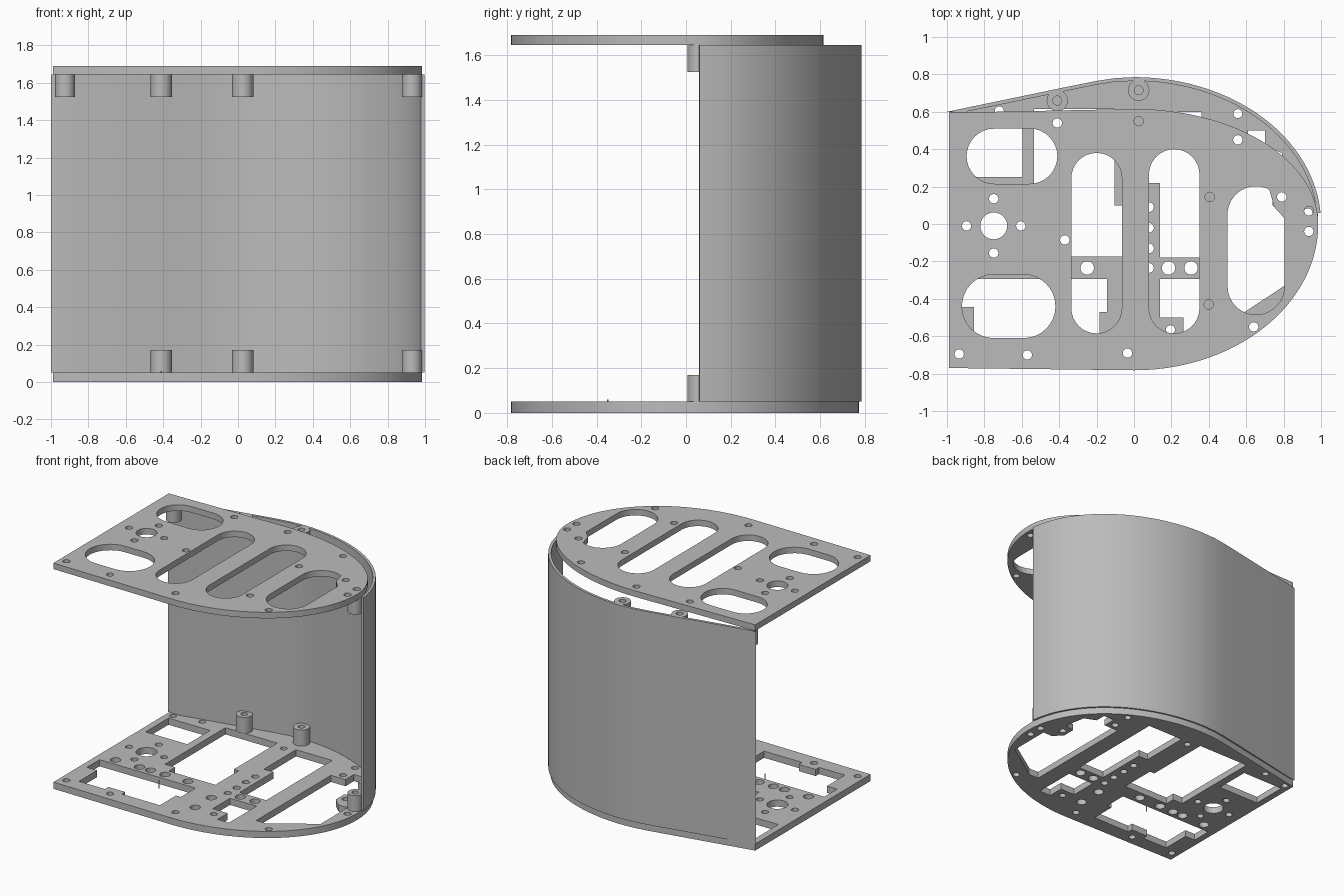
import bpy
from math import sin, cos, pi, radians

if "Cube" in bpy.data.objects:
    bpy.data.objects.remove(bpy.data.objects["Cube"], do_unlink=True)

GREY = (0.5, 0.5, 0.5, 1)
mat = bpy.data.materials.new("plain grey")
mat.use_nodes = True
mat.diffuse_color = GREY
mat.node_tree.nodes["Principled BSDF"].inputs["Base Color"].default_value = GREY


def arc(cx, cy, rx, ry, a0, a1, n):
    """Points on an elliptical arc, angles in degrees."""
    return [(cx + rx * cos(radians(a0 + (a1 - a0) * i / n)),
             cy + ry * sin(radians(a0 + (a1 - a0) * i / n))) for i in range(n + 1)]


def circle(x, y, r, n=24):
    return arc(x, y, r, r, 0, 360, n)[:-1]


def slot(x0, x1, y0, y1):
    """Rounded slot filling the given box."""
    r = min(x1 - x0, y1 - y0) / 2
    if x1 - x0 < y1 - y0:
        return arc(x0 + r, y1 - r, r, r, 0, 180, 16) + arc(x0 + r, y0 + r, r, r, 180, 360, 16)
    return arc(x1 - r, y0 + r, r, r, -90, 90, 16) + arc(x0 + r, y0 + r, r, r, 90, 270, 16)


def extrude(name, loops, z0, z1):
    """Solid from an outer loop and any number of hole loops."""
    cu = bpy.data.curves.new(name, 'CURVE')
    cu.dimensions = '2D'
    cu.fill_mode = 'BOTH'
    cu.extrude = (z1 - z0) / 2
    for pts in loops:
        sp = cu.splines.new('POLY')
        sp.points.add(len(pts) - 1)
        for p, (x, y) in zip(sp.points, pts):
            p.co = (x, y, 0, 1)
        sp.use_cyclic_u = True
    ob = bpy.data.objects.new(name, cu)
    ob.location.z = (z0 + z1) / 2
    bpy.context.collection.objects.link(ob)
    bpy.ops.object.select_all(action='DESELECT')
    ob.select_set(True)
    bpy.context.view_layer.objects.active = ob
    bpy.ops.object.convert(target='MESH')
    ob = bpy.context.object
    ob.data.materials.clear()
    ob.data.materials.append(mat)
    bpy.ops.object.shade_smooth_by_angle(angle=radians(30))
    return ob


# Holes shared by both plates: motor mount and edge screws
motor = [circle(-.75, -.01, .072)] + [
    circle(-.75 + .145 * cos(k * pi / 2), -.01 + .145 * sin(k * pi / 2), .025) for k in range(4)]
screws = [circle(x, y, .025) for x, y in (
    (-.935, -.695), (-.57, -.7), (-.035, -.69), (.64, -.55), (.935, -.04), (.935, .07),
    (.79, .145), (.555, .45))]
front_edge = [(-.99, .595), (-.99, -.77)] + arc(0, 0, .985, .782, -90, 0, 40)

# Top plate with rounded slots
end_slot = (arc(.652, .05, .152, .152, 62, 180, 14) + arc(.652, -.333, .152, .152, 180, 360, 16)
            + [(.805, .03), (.75, .09)])
top_slots = [slot(-.895, -.41, .215, .51), slot(-.92, -.42, -.61, -.27),
             slot(-.335, -.065, -.585, .38), slot(.08, .35, -.585, .4), end_slot]
top_holes = [circle(x, y, .025) for x, y in (
    (-.37, -.085), (.405, .145), (.4, -.43), (-.41, .54), (.025, .55))]
extrude("top_plate", [front_edge + arc(0, 0, .985, .615, 0, 90, 40)[1:]]
        + top_slots + top_holes + motor + screws, 1.645, 1.69)

# Bottom plate with stepped cut-outs
back_line = [(0, .773), (-.1, .768), (-.2, .753), (-.35, .723)]
left_back = [(-.94, .25), (-.595, .25), (-.595, .52), (-.94, .52)]
mid_back = [(-.535, -.1), (-.45, -.1), (-.45, -.175), (-.065, -.175), (-.065, .1),
            (-.105, .1), (-.105, .615), (-.535, .615)]
left_front = [(-.94, -.295), (-.94, -.445), (-.855, -.445), (-.855, -.66), (-.64, -.66),
              (-.64, -.62), (-.5, -.62), (-.5, -.66), (-.185, -.66), (-.185, -.47),
              (-.145, -.47), (-.145, -.295)]
right_back = [(.14, -.18), (.36, -.18), (.36, .6), (.06, .6), (.06, .22), (.14, .22)]
right_front = [(.14, -.295), (.36, -.295), (.36, -.62), (.265, -.62), (.265, -.5), (.14, -.5)]
end_bay = [(.49, -.485), (.57, -.485), (.88, -.28), (.88, .04), (.805, .04), (.74, .1),
           (.74, .2), (.82, .22), (.79, .38), (.7, .42), (.7, .5), (.61, .5), (.61, .4),
           (.49, .4)]
rows = [circle(x, -.235, .036) for x in (-.85, -.65, -.56, -.44, -.25, .185, .305)]
rows += [circle(.08, y, .026) for y in (.09, -.02, -.13, -.235)]
rows += [circle(.03, y, .036) for y in (-.36, -.55)]
rows += [circle(x, y, .024) for x, y in (
    (-.935, .565), (-.72, .605), (.555, .59), (.195, -.565), (-.02, .57))]
extrude("bottom_plate", [front_edge + arc(0, 0, .985, .773, 0, 90, 40)[1:-1] + back_line,
                         left_back, mid_back, left_front, right_back, right_front, end_bay]
        + rows + motor + screws, 0, .05)

# Curved back wall
outer = arc(0, 0, 1, .785, 4.4, 90, 48) + [(-.1, .78), (-.2, .765), (-.35, .735), (-1, .6)]
inner = arc(0, 0, .98, .765, 4.4, 90, 48) + [(-.1, .76), (-.2, .745), (-.35, .714), (-.9, .6)]
extrude("back_wall", [outer + inner[::-1]], .05, 1.645)

# Screw posts along the inside of the wall
for i, (x, y) in enumerate(((-.41, .66), (.025, .715), (.93, .06), (-.925, .56))):
    ring = [circle(x, y, .057 if i < 2 else .053), circle(x, y, .024)]
    extrude(f"top_post_{i + 1}", ring, 1.525, 1.645)
    if i < 3:
        extrude(f"bottom_post_{i + 1}", ring, .05, .17)

# Thin locating pin
extrude("pin", [circle(-.41, -.35, .004, 8)], 0, .06)
